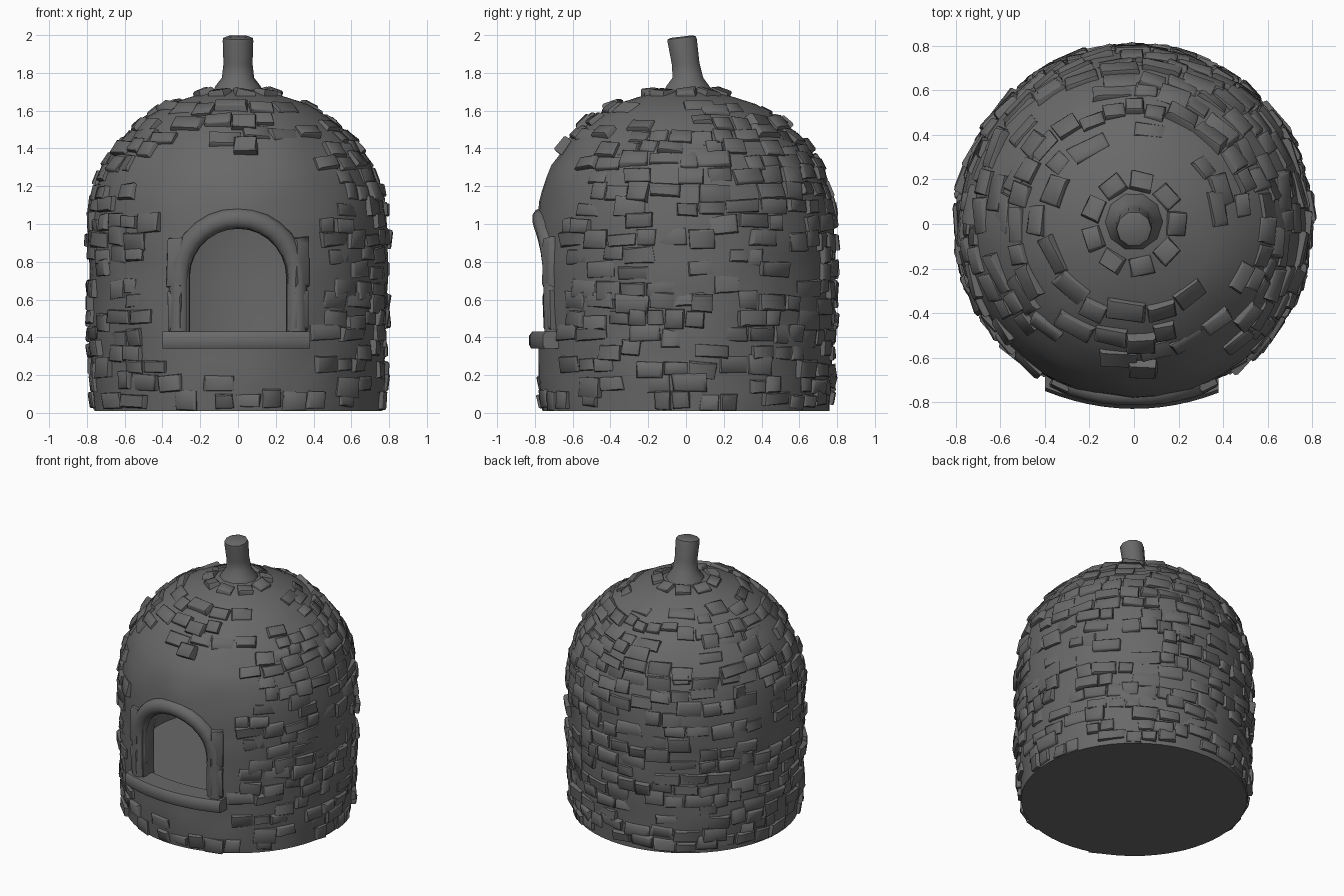
import bpy, bmesh, math, random
from mathutils import Vector, Matrix, noise

random.seed(7)
if "Cube" in bpy.data.objects:
    bpy.data.objects.remove(bpy.data.objects["Cube"])

stone_grey = bpy.data.materials.new("stone_grey")
stone_grey.use_nodes = True
GREY = (0.14, 0.14, 0.14, 1)
stone_grey.diffuse_color = GREY
stone_grey.node_tree.nodes["Principled BSDF"].inputs["Base Color"].default_value = GREY

# Outer dome profile as (height, radius)
PROFILE = [(0.01, 0.76), (0.2, 0.775), (0.5, 0.785), (0.8, 0.79), (1.0, 0.785),
           (1.15, 0.765), (1.3, 0.715), (1.43, 0.63), (1.55, 0.51), (1.64, 0.36),
           (1.69, 0.22), (1.715, 0.08)]


def radius(z):
    for (z0, r0), (z1, r1) in zip(PROFILE, PROFILE[1:]):
        if z <= z1:
            return r0 + (r1 - r0) * max(0, z - z0) / (z1 - z0)
    return PROFILE[-1][1]


def finish(name, bm, angle=40):
    bmesh.ops.recalc_face_normals(bm, faces=bm.faces)
    mesh = bpy.data.meshes.new(name)
    bm.to_mesh(mesh)
    bm.free()
    mesh.materials.append(stone_grey)
    ob = bpy.data.objects.new(name, mesh)
    bpy.context.collection.objects.link(ob)
    bpy.ops.object.select_all(action="DESELECT")
    ob.select_set(True)
    bpy.context.view_layer.objects.active = ob
    bpy.ops.object.shade_smooth_by_angle(angle=math.radians(angle))
    return ob


def loft(bm, rings, closed=False):
    """Skin a list of point rings and cap the ends."""
    loops = [[bm.verts.new(p) for p in ring] for ring in rings]
    n = len(loops[0])
    for a, b in zip(loops, loops[1:]):
        for i in range(n):
            j = (i + 1) % n
            bm.faces.new((a[i], a[j], b[j], b[i]))
    bm.faces.new(loops[0])
    bm.faces.new(loops[-1])


def circle(r, z, sides, y=0, slope=0):
    pts = []
    for i in range(sides):
        a = math.tau * i / sides
        dy = r * math.sin(a)
        pts.append(Vector((r * math.cos(a), y + dy, z + slope * dy)))
    return pts


def on_dome(x, z, inset=0):
    r = radius(z) - inset
    return Vector((x, -math.sqrt(r * r - x * x), z))


# Dome body with gently uneven plaster
bm = bmesh.new()
heights = [0.01 + 1.69 * i / 26 for i in range(27)] + [1.715]
loft(bm, [circle(radius(z), z, 56) for z in heights])
for v in bm.verts:
    if 0.02 < v.co.z < 1.7:
        bump = noise.noise(v.co * 6) * 0.012
        v.co += Vector((v.co.x, v.co.y, 0)).normalized() * bump
dome = finish("dome", bm)

# Cutters for the fire chamber and the arched mouth
bm = bmesh.new()
loft(bm, [circle(max(radius(z + 0.1) - 0.12, 0.05), z, 40)
          for z in (0.42, 0.7, 0.95, 1.15, 1.3, 1.42, 1.5)])
chamber = finish("chamber_cutter", bm)

arch = [(-0.26, 0.42), (0.26, 0.42)]
arch += [(0.26 * math.cos(math.pi * i / 14), 0.72 + 0.26 * math.sin(math.pi * i / 14))
         for i in range(15)]
bm = bmesh.new()
loft(bm, [[Vector((x, y, z)) for x, z in arch] for y in (-1.0, -0.4)])
mouth = finish("mouth_cutter", bm)

for cutter in (chamber, mouth):
    cutter.hide_render = True
    mod = dome.modifiers.new("cut", "BOOLEAN")
    mod.operation, mod.solver, mod.object = "DIFFERENCE", "EXACT", cutter
    bpy.context.view_layer.objects.active = dome
    bpy.ops.object.modifier_apply(modifier=mod.name)
    bpy.data.objects.remove(cutter)


# Stones set into the surface, each a tapered and tilted block
def add_stone(bm, angle, z, width, height, lift, tilt):
    r = radius(z)
    slope = (radius(z + 0.03) - radius(z - 0.03)) / 0.06
    out = Vector((math.cos(angle), math.sin(angle), -slope)).normalized()
    side = Vector((-math.sin(angle), math.cos(angle), 0))
    up = out.cross(side)
    base = Vector((r * math.cos(angle), r * math.sin(angle), z))
    frame = Matrix((side, up, out)).transposed().to_4x4()
    turn = Matrix.Rotation(random.uniform(-tilt, tilt), 4, "X") \
        @ Matrix.Rotation(random.uniform(-tilt, tilt), 4, "Y") \
        @ Matrix.Rotation(random.uniform(-tilt, tilt) * 0.5, 4, "Z")
    rings = []
    for depth, size in ((-0.05, 1.0), (lift - 0.008, 0.97), (lift, 0.8)):
        ring = []
        for sx, sy in ((-1, -1), (1, -1), (1, 1), (-1, 1)):
            p = Vector((sx * width * size / 2 * random.uniform(0.85, 1.05),
                        sy * height * size / 2 * random.uniform(0.85, 1.05), depth))
            q = base + frame @ (turn @ p)
            flat = math.hypot(q.x, q.y)
            if flat > 0.83:
                q.x, q.y = q.x * 0.83 / flat, q.y * 0.83 / flat
            q.z = max(q.z, 0.01)
            ring.append(q)
        rings.append(ring)
    loft(bm, rings)


bm = bmesh.new()
z = 0.07
while z < 1.68:
    a = random.uniform(0, 0.3)
    end = a + math.tau
    while a < end - 0.1:
        width = random.uniform(0.09, 0.2)
        step = width / radius(z)
        angle = a + step / 2
        x, y = radius(z) * math.cos(angle), radius(z) * math.sin(angle)
        smooth_front = y < 0 and abs(x) < 0.46 and 0.3 < z < 1.42
        if not smooth_front and random.random() < 0.72:
            add_stone(bm, angle, z + random.uniform(-0.02, 0.02), width,
                      random.uniform(0.07, 0.11), random.uniform(0.004, 0.026), 0.15)
        a += step
    z += 0.085 if z < 1.2 else 0.07
finish("wall_stones", bm, 50)

# Two loose stones above the mouth
bm = bmesh.new()
for z in (1.41, 1.53):
    add_stone(bm, -math.pi / 2 + 0.06, z, 0.14, 0.1, 0.035, 0.1)
finish("front_stones", bm, 50)

# Rounded surround that follows the dome around the mouth
path = [(0.31, 0.42 + 0.075 * i) for i in range(4)]
path += [(0.31 * math.cos(math.pi * i / 14), 0.72 + 0.31 * math.sin(math.pi * i / 14))
         for i in range(15)]
path += [(-x, z) for x, z in reversed(path[:4])]
bm = bmesh.new()
rings = []
for i, (x, z) in enumerate(path):
    a, b = path[max(i - 1, 0)], path[min(i + 1, len(path) - 1)]
    t = Vector((b[0] - a[0], 0, b[1] - a[1])).normalized()
    across = Vector((t.z, 0, -t.x))
    centre = on_dome(x, z, 0.015)
    rings.append([centre + across * 0.055 * math.cos(k * math.tau / 10)
                  + Vector((0, 0.05 * math.sin(k * math.tau / 10), 0)) for k in range(10)])
loft(bm, rings)
finish("mouth_surround", bm, 50)

# Side blocks beside the surround
bm = bmesh.new()
for side in (-1, 1):
    for z, height in ((0.54, 0.22), (0.8, 0.28)):
        angle = -math.pi / 2 + side * 0.43
        add_stone(bm, angle, z, 0.09, height, 0.03, 0.04)
finish("side_blocks", bm, 50)

# Curved sill under the mouth
bm = bmesh.new()
rings = []
for i in range(13):
    x = -0.4 + 0.78 * i / 12
    front = -0.83 + 0.5 * x * x
    rings.append([Vector((x, front + dy, z)) for dy, z in
                  ((0.01, 0.34), (0, 0.36), (0, 0.41), (0.015, 0.43), (0.16, 0.43), (0.16, 0.34))])
loft(bm, rings)
finish("sill", bm)

# Leaning chimney with a flared foot
bm = bmesh.new()
loft(bm, [circle(r, z, 10, y, s) for z, r, y, s in (
    (1.68, 0.14, 0.01, 0), (1.73, 0.12, 0.01, 0), (1.775, 0.085, 0.01, 0),
    (1.85, 0.077, -0.002, 0.05), (1.97, 0.081, -0.02, 0.12),
    (1.985, 0.078, -0.023, 0.12), (1.992, 0.062, -0.024, 0.12))])
finish("chimney", bm)

# Rough collar stones at the chimney foot
bm = bmesh.new()
for i in range(9):
    a = i * math.tau / 9
    add_stone(bm, a, 1.695, 0.11, 0.09, 0.018, 0.2)
finish("collar_stones", bm, 50)
